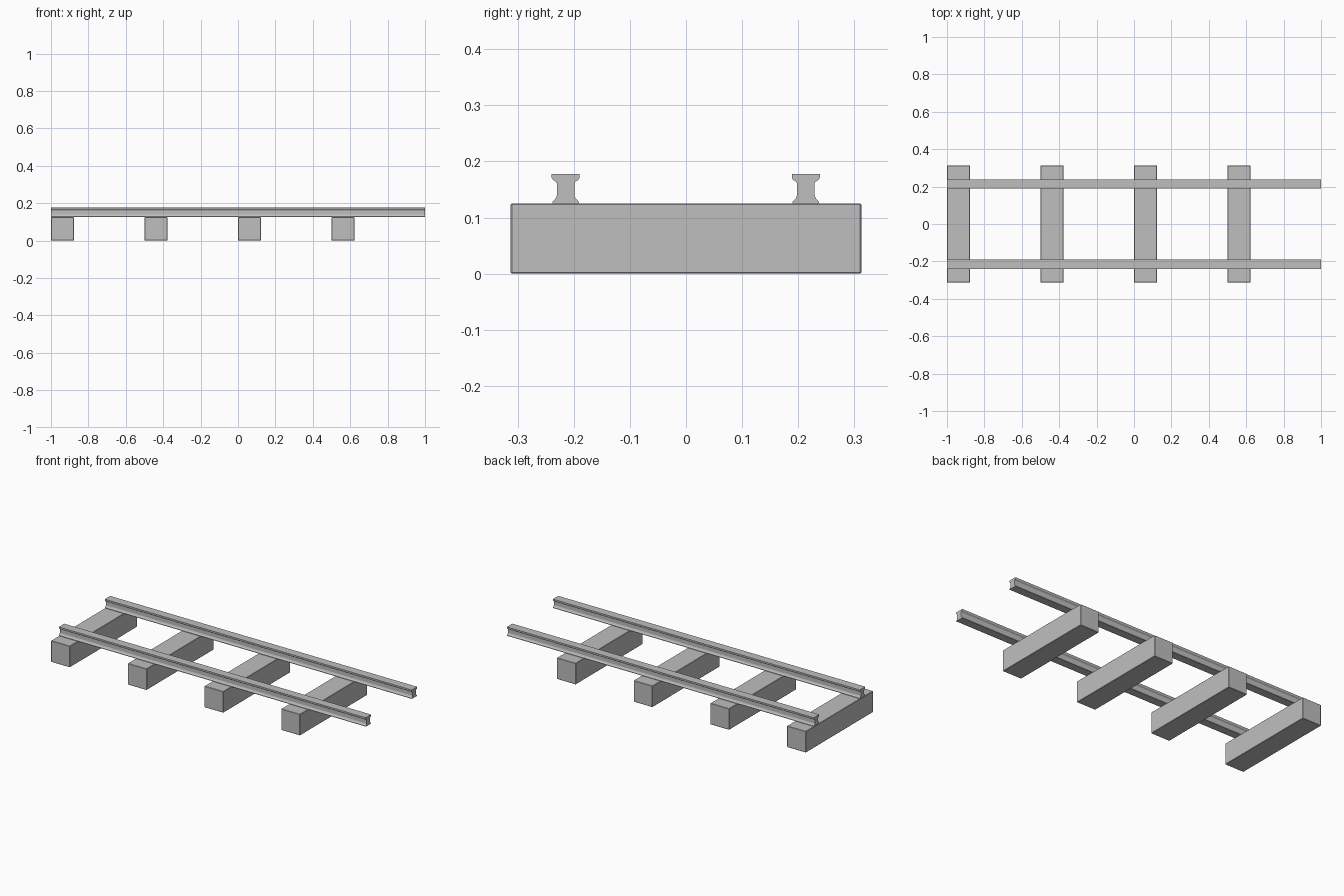
import bpy, bmesh

cube = bpy.data.objects.get("Cube")
if cube:
    bpy.data.objects.remove(cube)

grey = bpy.data.materials.new("light_grey")
grey.use_nodes = True
colour = (0.52, 0.52, 0.52, 1)
grey.diffuse_color = colour
grey.node_tree.nodes["Principled BSDF"].inputs["Base Color"].default_value = colour


def extrude_along_x(name, outline, x0, x1):
    """Sweep a closed (y, z) outline from x0 to x1."""
    bm = bmesh.new()
    face = bm.faces.new([bm.verts.new((x0, y, z)) for y, z in outline])
    swept = bmesh.ops.extrude_face_region(bm, geom=[face])
    ends = [v for v in swept["geom"] if isinstance(v, bmesh.types.BMVert)]
    bmesh.ops.translate(bm, vec=(x1 - x0, 0, 0), verts=ends)
    bmesh.ops.recalc_face_normals(bm, faces=bm.faces)
    mesh = bpy.data.meshes.new(name)
    bm.to_mesh(mesh)
    bm.free()
    mesh.materials.append(grey)
    obj = bpy.data.objects.new(name, mesh)
    bpy.context.collection.objects.link(obj)
    return obj


# Sleepers: four evenly spaced beams with finely eased edges
half, top = 0.3125, 0.125
beam = [(-half, 0), (half, 0), (half, top), (-half, top)]
for i in range(4):
    x = -1 + i * 0.5
    sleeper = extrude_along_x(f"sleeper_{i + 1}", beam, x, x + 0.123)
    bevel = sleeper.modifiers.new("eased_edges", "BEVEL")
    bevel.width = 0.002
    bevel.segments = 1

# Rails: half section (offset from centre, height), mirrored across the web
section = [(0.0235, 0.125), (0.0235, 0.128), (0.018, 0.134), (0.0155, 0.140),
           (0.0155, 0.161), (0.0175, 0.164), (0.0225, 0.167), (0.025, 0.171),
           (0.025, 0.178)]
for name, y in (("right_rail", -0.2145), ("left_rail", 0.2135)):
    outline = [(y + d, z) for d, z in section]
    outline += [(y - d, z) for d, z in reversed(section)]
    extrude_along_x(name, outline, -1, 1)
